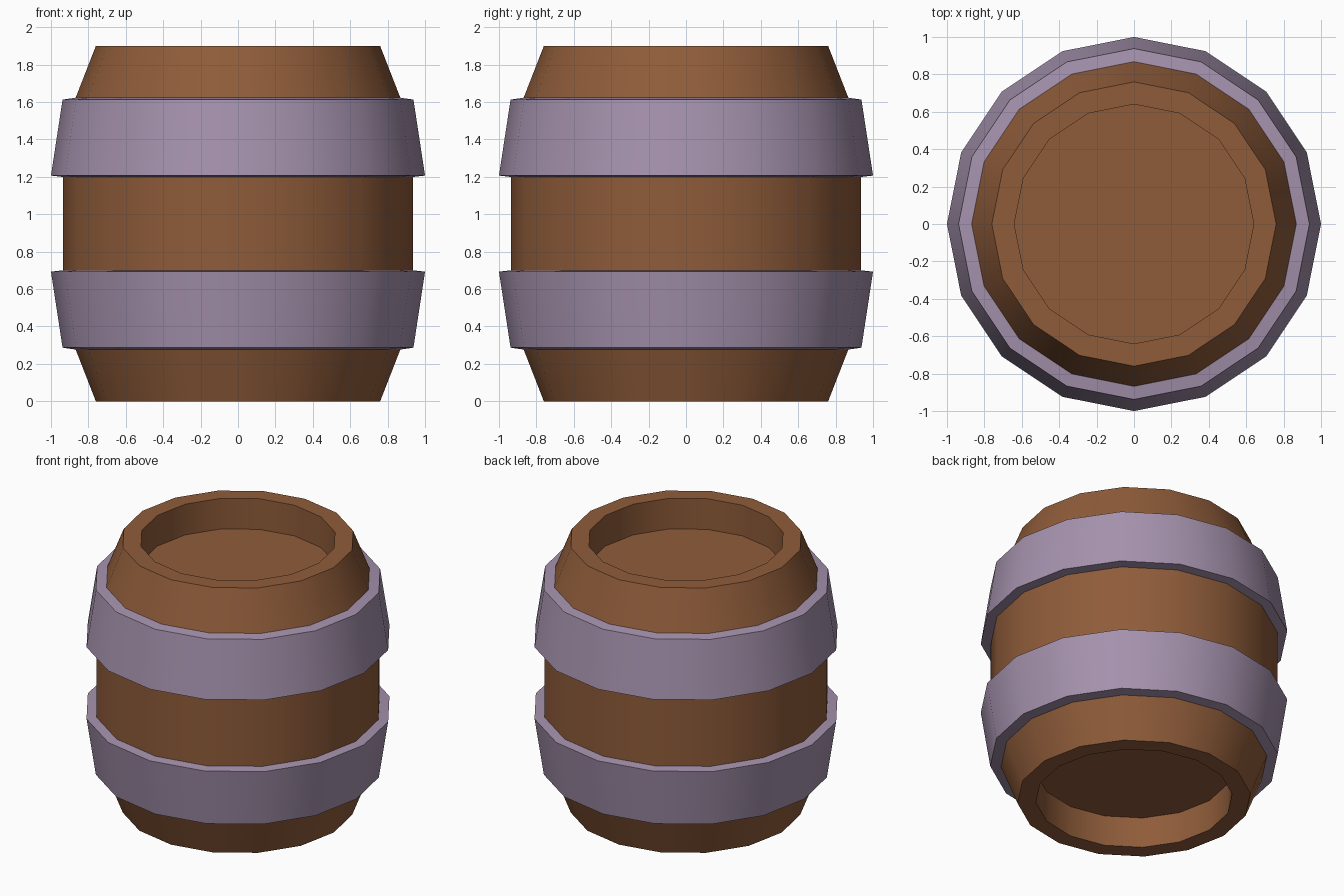
import bpy, bmesh, math

if "Cube" in bpy.data.objects:
    bpy.data.objects.remove(bpy.data.objects["Cube"])

SIDES = 16


def material(name, rgb):
    m = bpy.data.materials.new(name)
    m.diffuse_color = (*rgb, 1.0)
    m.use_nodes = True
    m.node_tree.nodes["Principled BSDF"].inputs["Base Color"].default_value = m.diffuse_color
    return m


def lathe(name, profile, mat, closed=False):
    """Revolve (radius, z) points; ends are capped unless the profile is closed."""
    bm = bmesh.new()
    rings = []
    for r, z in profile:
        rings.append([bm.verts.new((r * math.cos(2 * math.pi * i / SIDES),
                                    r * math.sin(2 * math.pi * i / SIDES), z))
                      for i in range(SIDES)])
    pairs = list(zip(rings, rings[1:]))
    if closed:
        pairs.append((rings[-1], rings[0]))
    for a, b in pairs:
        for i in range(SIDES):
            j = (i + 1) % SIDES
            bm.faces.new((a[i], a[j], b[j], b[i]))
    if not closed:
        bm.faces.new(rings[0])
        bm.faces.new(rings[-1])
    bmesh.ops.recalc_face_normals(bm, faces=bm.faces[:])
    # smooth around the barrel, crisp along every horizontal ring
    for f in bm.faces:
        f.smooth = True
    for e in bm.edges:
        if abs(e.verts[0].co.z - e.verts[1].co.z) < 1e-5:
            e.smooth = False
    me = bpy.data.meshes.new(name)
    bm.to_mesh(me)
    bm.free()
    me.materials.append(mat)
    ob = bpy.data.objects.new(name, me)
    bpy.context.collection.objects.link(ob)
    return ob


wood = material("brown wood", (0.275, 0.107, 0.042))
metal = material("mauve metal", (0.376, 0.287, 0.418))

H = 1.9

# Wooden body with recessed lids at both ends
half = [(0.64, 0.22), (0.64, 0.0), (0.76, 0.0), (0.868, 0.277), (0.935, 0.697)]
lathe("barrel_body", half + [(r, H - z) for r, z in reversed(half)], wood)

# Flared hoops, mirrored about the middle of the barrel
hoop = [(0.85, 0.277), (0.938, 0.287), (1.0, 0.693), (0.915, 0.703)]
hoop[0] = (0.85, 0.274)
lathe("lower_hoop", hoop, metal, closed=True)
lathe("upper_hoop", [(r, H - z) for r, z in hoop], metal, closed=True)
